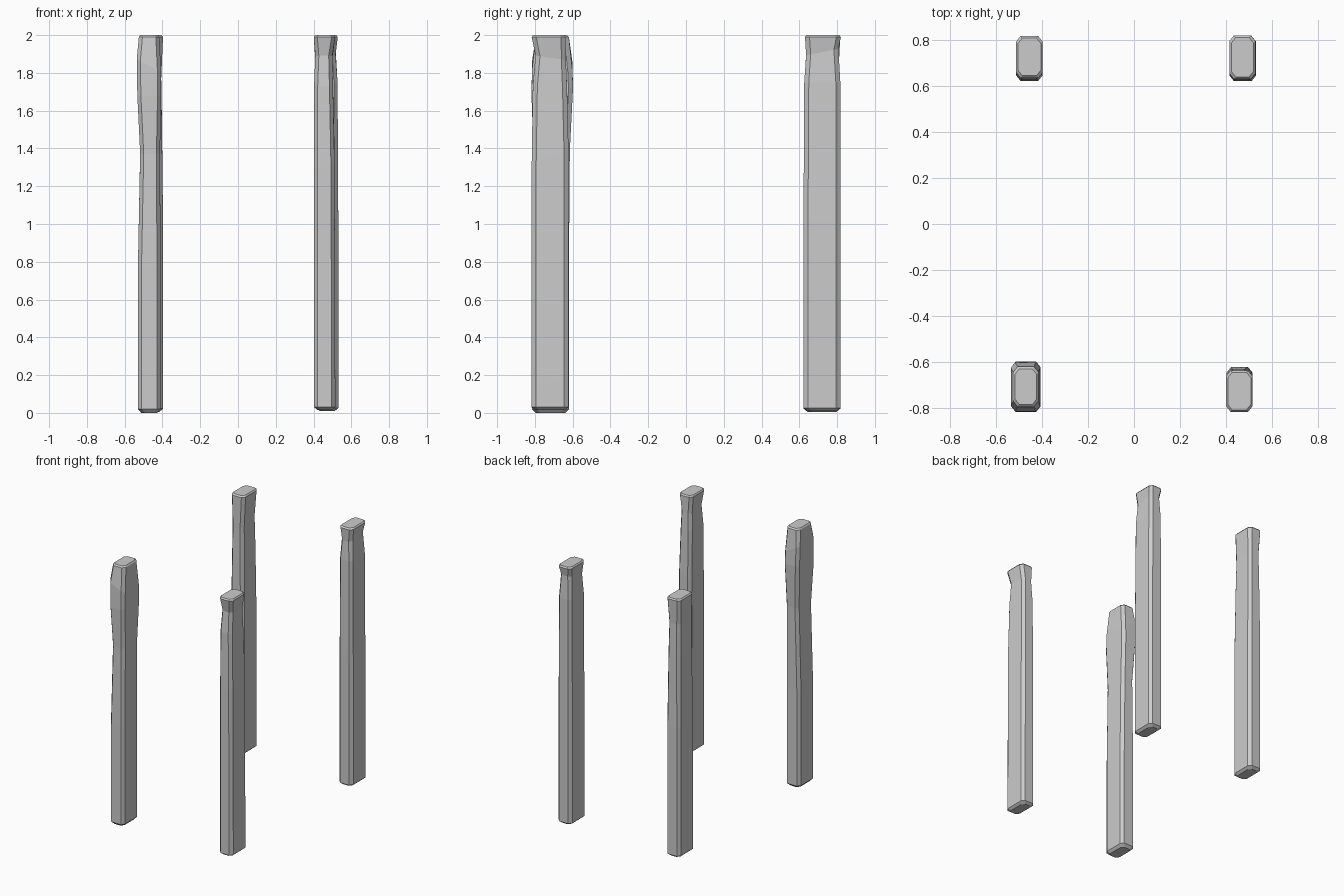
import bpy, bmesh

def ring(bm, x0, x1, y0, y1, z, tx=0.0, ty=0.0):
    """Octagonal section; tx, ty tilt it so creases run at a slant."""
    c, d = 0.019, 0.024
    cx, cy = (x0 + x1) / 2, (y0 + y1) / 2
    pts = [(x0 + c, y0), (x1 - c, y0), (x1, y0 + d), (x1, y1 - d),
           (x1 - c, y1), (x0 + c, y1), (x0, y1 - d), (x0, y0 + d)]
    return [bm.verts.new((x, y, z + tx * (x - cx) + ty * (y - cy))) for x, y in pts]

def post(name, box, rings):
    """Loft a post; each ring is z, growth of the -x, +x, -y, +y sides, tilts."""
    x0, x1, y0, y1 = box
    bm = bmesh.new()
    loops = [ring(bm, x0 - a, x1 + b, y0 - c, y1 + d, z, *tilt)
             for z, a, b, c, d, *tilt in rings]
    for lo, hi in zip(loops, loops[1:]):
        for i in range(8):
            j = (i + 1) % 8
            bm.faces.new((lo[i], lo[j], hi[j], hi[i]))
    bm.faces.new(loops[0][::-1])
    bm.faces.new(loops[-1])
    bmesh.ops.recalc_face_normals(bm, faces=bm.faces)
    me = bpy.data.meshes.new(name)
    bm.to_mesh(me)
    bm.free()
    ob = bpy.data.objects.new(name, me)
    bpy.context.collection.objects.link(ob)

# Front left post: swollen near the top
post("front_left_post", (-0.53, -0.41, -0.815, -0.62), [
    (0.0, -.018, -.018, -.02, -.02), (0.02, 0, 0, 0, 0),
    (0.77, 0, 0, 0, 0, 0.1, 0),
    (1.38, -.012, -.003, -.008, .005, 0, 0.1),
    (1.70, .003, .003, .003, .022, 0, 0.2),
    (1.84, .006, .002, 0, .018, -0.5, 0),
    (1.99, -.005, -.006, -.02, 0), (2.0, -.012, -.013, -.03, -.01)])

# Front right post: pinched neck under a flared top
post("front_right_post", (0.403, 0.515, -0.817, -0.622), [
    (0.015, -.018, -.018, -.02, -.02), (0.03, 0, 0, 0, 0),
    (0.16, 0, 0, 0, 0, 0, 0.3),
    (1.34, 0, -.004, 0, 0, 0.3, 0.45),
    (1.73, 0, -.012, -.006, -.008, -0.1, 0),
    (1.88, -.006, -.016, -.02, -.014, 0, -0.15),
    (1.99, .002, 0, 0, -.015), (2.0, -.005, -.007, -.008, -.023)])

# Back left post: gently narrowed upper third
post("back_left_post", (-0.513, -0.397, 0.623, 0.817), [
    (0.006, -.018, -.018, -.02, -.02), (0.022, 0, 0, 0, 0),
    (1.02, 0, 0, 0, 0, 0.2, 0),
    (1.55, -.006, -.006, -.006, -.005, 0, 0.2),
    (1.78, -.008, -.010, -.010, -.010, 0, 0.3),
    (1.99, 0, 0, -.012, 0), (2.0, -.008, -.008, -.022, -.008)])

# Back right post: short neck just below the top
post("back_right_post", (0.415, 0.531, 0.622, 0.817), [
    (0.01, -.018, -.018, -.02, -.02), (0.026, 0, 0, 0, 0),
    (1.02, 0, 0, 0, 0, 0, 0.03),
    (1.75, -.002, -.004, -.004, 0),
    (1.91, -.010, -.014, -.014, -.010, 0, 0.2),
    (1.99, 0, -.003, -.008, .003), (2.0, -.008, -.011, -.018, -.006)])
